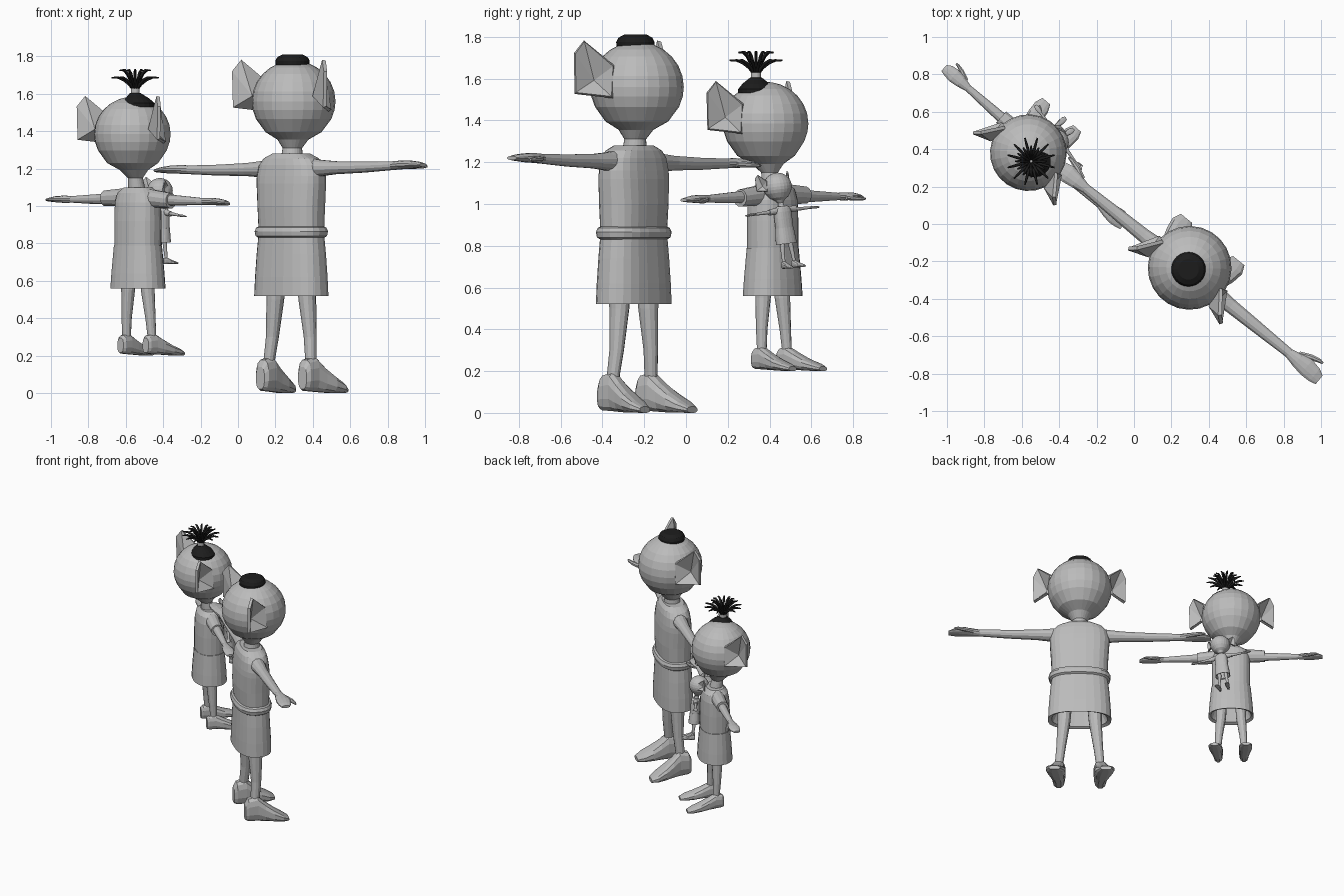
import bpy, bmesh, math
from mathutils import Matrix, Vector

if "Cube" in bpy.data.objects:
    bpy.data.objects.remove(bpy.data.objects["Cube"])


def material(name, c):
    m = bpy.data.materials.new(name)
    m.diffuse_color = (*c, 1)
    m.use_nodes = True
    m.node_tree.nodes["Principled BSDF"].inputs["Base Color"].default_value = m.diffuse_color
    return m


GREY = material("plain grey", (0.5, 0.5, 0.5))
BLACK = material("hair black", (0.012, 0.012, 0.012))


def add_object(name, bm, M, mat=GREY):
    bmesh.ops.recalc_face_normals(bm, faces=bm.faces)
    me = bpy.data.meshes.new(name)
    bm.to_mesh(me)
    bm.free()
    me.transform(M)
    me.materials.append(mat)
    ob = bpy.data.objects.new(name, me)
    bpy.context.collection.objects.link(ob)
    return ob


def loft(name, rings, M, axis="z", n=20, power=2.0, mat=GREY):
    """Skin rings of (centre x, y, z, radius a, radius b) lying across the axis."""
    bm = bmesh.new()
    loops = []
    for x, y, z, a, b in rings:
        loop = []
        for i in range(n):
            t = math.tau * (i + 0.5) / n
            c, s = math.cos(t), math.sin(t)
            u = a * math.copysign(abs(c) ** (2 / power), c)
            v = b * math.copysign(abs(s) ** (2 / power), s)
            d = {"z": (u, v, 0), "x": (0, u, v), "y": (u, 0, v)}[axis]
            loop.append(bm.verts.new((x + d[0], y + d[1], z + d[2])))
        loops.append(loop)
    for p, q in zip(loops, loops[1:]):
        for i in range(n):
            bm.faces.new((p[i], p[(i + 1) % n], q[(i + 1) % n], q[i]))
    bm.faces.new(loops[0])
    bm.faces.new(loops[-1])
    return add_object(name, bm, M, mat)


def stack(profile, y=0.0):
    """Turn (z, a, b) rows into upright rings."""
    return [(0, y, z, a, b) for z, a, b in profile]


def ear(name, s, centre, k, M):
    """Cupped pointed ear: rim points fanned to a hollow, then thickened."""
    rim = [(.20, .02, .10), (.285, -.095, .22), (.32, -.125, .16),
           (.315, -.125, -.03), (.225, .03, -.05)]
    hollow = (.215, -.09, .03)
    bm = bmesh.new()
    put = lambda p: bm.verts.new((s * p[0] * k, centre[0] - p[1] * k, centre[1] + p[2] * k))
    vs, c = [put(p) for p in rim], put(hollow)
    for i in range(5):
        bm.faces.new((vs[i], vs[(i + 1) % 5], c))
    ob = add_object(name, bm, M)
    mod = ob.modifiers.new("thickness", "SOLIDIFY")
    mod.thickness, mod.offset = 0.02 * k * M.to_scale().x, 0


def head(prefix, y, zc, r, neck_z, neck_r, M):
    d = zc - neck_z
    rows = [(neck_z - .06, neck_r * 1.15, neck_r * 1.15), (neck_z, neck_r, neck_r),
            (zc - .82 * d, r * .36, r * .38), (zc - .66 * d, r * .66, r * .68)]
    rings = [(0, y * (.2 + .25 * i), z, a, b) for i, (z, a, b) in enumerate(rows)]
    for deg in (-26, -12, 0, 14, 28, 42, 56, 69, 80, 87):
        t = math.radians(deg)
        a = r * math.cos(t)
        rings.append((0, y, zc + r * .97 * math.sin(t), a, a))
    loft(prefix + "_head", rings, M, n=24)
    for s in (1, -1):
        ear(prefix + "_ear", s, (y, zc), r / .224, M)


def limbs(prefix, arm, thumb, leg, foot, tilt, M):
    for s in (1, -1):
        loft(prefix + "_arm", [(s * x, y, z + s * tilt * x, a, b) for x, y, z, a, b in arm],
             M, "x", 12)
        loft(prefix + "_thumb", [(s * x, y, z + s * tilt * x, a, b) for x, y, z, a, b in thumb],
             M, "x", 8)
        loft(prefix + "_leg", [(s * x, y, z, a, b) for x, y, z, a, b in leg], M, n=12)
        loft(prefix + "_foot", [(s * x, -f, z0 + h / 2, a, h / 2) for x, f, z0, a, h in foot],
             M, "y", 12, 2.6)


def big_figure(M):
    head("tall", -.02, 1.56, .224, 1.31, .052, M)
    # Dress with belt
    loft("tall_skirt", stack([(.66, .14, .07), (.53, .195, .105), (.52, .222, .125),
                              (.62, .217, .122), (.74, .208, .116), (.86, .195, .11)]),
         M, n=24, power=2.5)
    loft("tall_belt", stack([(.825, .19, .10), (.84, .212, .125), (.865, .217, .13),
                             (.885, .208, .122), (.895, .19, .10)]), M, n=24, power=2.5)
    loft("tall_bodice", stack([(.87, .195, .108), (1.0, .2, .115), (1.12, .208, .112),
                               (1.16, .208, .108), (1.22, .195, .1), (1.255, .165, .09),
                               (1.28, .11, .07)]), M, n=24, power=2.6)
    limbs("tall",
          [(.14, 0, 1.2, .055, .055), (.2, 0, 1.2, .05, .045), (.3, 0, 1.2, .04, .036),
           (.5, 0, 1.2, .034, .03), (.7, 0, 1.205, .027, .024), (.76, 0, 1.208, .042, .024),
           (.82, 0, 1.208, .052, .022), (.88, .005, 1.207, .045, .016), (.915, .01, 1.205, .03, .01)],
          [(.74, -.025, 1.203, .02, .016), (.80, -.055, 1.2, .018, .015),
           (.85, -.07, 1.198, .013, .011), (.875, -.072, 1.198, .006, .006)],
          [(.105, 0, .62, .052, .055), (.11, 0, .5, .046, .05), (.13, 0, .3, .034, .036),
           (.143, .01, .18, .03, .032), (.145, .015, .08, .034, .04)],
          [(.145, -.085, .02, .03, .12), (.145, -.065, .01, .044, .17), (.147, 0, .006, .05, .19),
           (.155, .05, .003, .056, .145), (.165, .11, 0, .066, .1), (.175, .17, 0, .066, .06),
           (.18, .215, 0, .04, .03)], -.016, M)
    # Round hair bun
    loft("hair_bun", [(0, -.01, z, r, r) for z, r in
                      ((1.74, .075), (1.752, .09), (1.775, .092), (1.795, .082), (1.81, .055))],
         M, n=24, mat=BLACK)


def little_figure(prefix, M):
    head(prefix, .045, 1.385, .205, 1.15, .04, M)
    # Dress with a lower skirt panel
    loft(prefix + "_skirt", stack([(.68, .1, .06), (.57, .14, .095), (.56, .158, .118),
                                   (.64, .152, .114), (.79, .138, .102)]), M, n=24, power=2.3)
    loft(prefix + "_bodice", stack([(.77, .133, .1), (.92, .134, .1), (1.02, .132, .095),
                                    (1.07, .118, .085), (1.1, .08, .06)]), M, n=24, power=2.4)
    tilt = .03
    for s in (1, -1):
        loft(prefix + "_sleeve", [(s * x, 0, z + s * tilt * x, a, a) for x, z, a in
                                  ((.08, 1.045, .05), (.16, 1.04, .046), (.235, 1.035, .042),
                                   (.235, 1.035, .03))], M, "x", 12)
    limbs(prefix,
          [(.16, 0, 1.037, .032, .032), (.3, 0, 1.033, .027, .027), (.47, 0, 1.03, .02, .018),
           (.52, 0, 1.03, .033, .02), (.57, 0, 1.03, .04, .018), (.61, 0, 1.028, .035, .013),
           (.638, .005, 1.026, .022, .008)],
          [(.5, -.02, 1.025, .016, .012), (.55, -.043, 1.02, .014, .012),
           (.59, -.055, 1.018, .009, .008), (.605, -.056, 1.018, .005, .005)],
          [(.068, 0, .66, .04, .042), (.07, 0, .55, .036, .038), (.085, -.005, .4, .027, .028),
           (.09, -.01, .31, .023, .024), (.09, -.01, .25, .026, .03)],
          [(.09, -.04, .215, .022, .08), (.09, -.025, .21, .031, .1), (.092, .02, .207, .036, .11),
           (.097, .07, .205, .042, .085), (.103, .13, .202, .047, .058),
           (.108, .185, .2, .045, .04), (.11, .225, .2, .028, .022)], .0 if prefix == "doll" else .012, M)


def yaw(x, y, deg):
    return Matrix.Translation((x, y, 0)) @ Matrix.Rotation(math.radians(deg), 4, "Z")


# Tall figure, small figure, and the doll held on the small figure's chest
big_figure(yaw(.285, -.25, 141))
little_figure("small", yaw(-.535, .415, 138.5))
doll = (Matrix.Translation((-.405, .495, .69)) @ Matrix.Rotation(math.radians(7), 4, "X")
        @ Matrix.Rotation(math.radians(125), 4, "Z") @ Matrix.Scale(.335, 4)
        @ Matrix.Translation((0, 0, -.2)))
little_figure("doll", doll)

# Tied tuft of hair: scalp patch, tie and fanned strands
H = Matrix.Translation((-.55, .335, 0))
loft("hair_scalp", [(.02, 0, 1.53, .085, .085), (.02, 0, 1.55, .085, .085),
                    (.012, 0, 1.575, .065, .065), (0, 0, 1.605, .028, .028)], H, n=18, mat=BLACK)
loft("hair_tie", [(0, 0, 1.6, .024, .024), (0, 0, 1.63, .024, .024)], H, n=12)
cu = bpy.data.curves.new("hair_tuft", "CURVE")
cu.dimensions, cu.bevel_depth, cu.bevel_resolution, cu.use_fill_caps = "3D", .008, 1, True
for i in range(24):
    a, outer = math.tau * i / 24, i % 2
    reach, rise = (.12, .06) if outer else (.075, .1)
    sp = cu.splines.new("POLY")
    sp.points.add(4)
    for j, p in enumerate(sp.points):
        t = j / 4
        r = .01 + reach * t ** 1.2
        z = 1.62 + rise * math.sin(t * 1.9) + .01 * t
        p.co = (r * math.cos(a), r * math.sin(a), z, 1)
        p.radius = (.8, .9, 1, .9, .5)[j]
cu.materials.append(BLACK)
tuft = bpy.data.objects.new("hair_tuft", cu)
tuft.location = H.translation
bpy.context.collection.objects.link(tuft)
